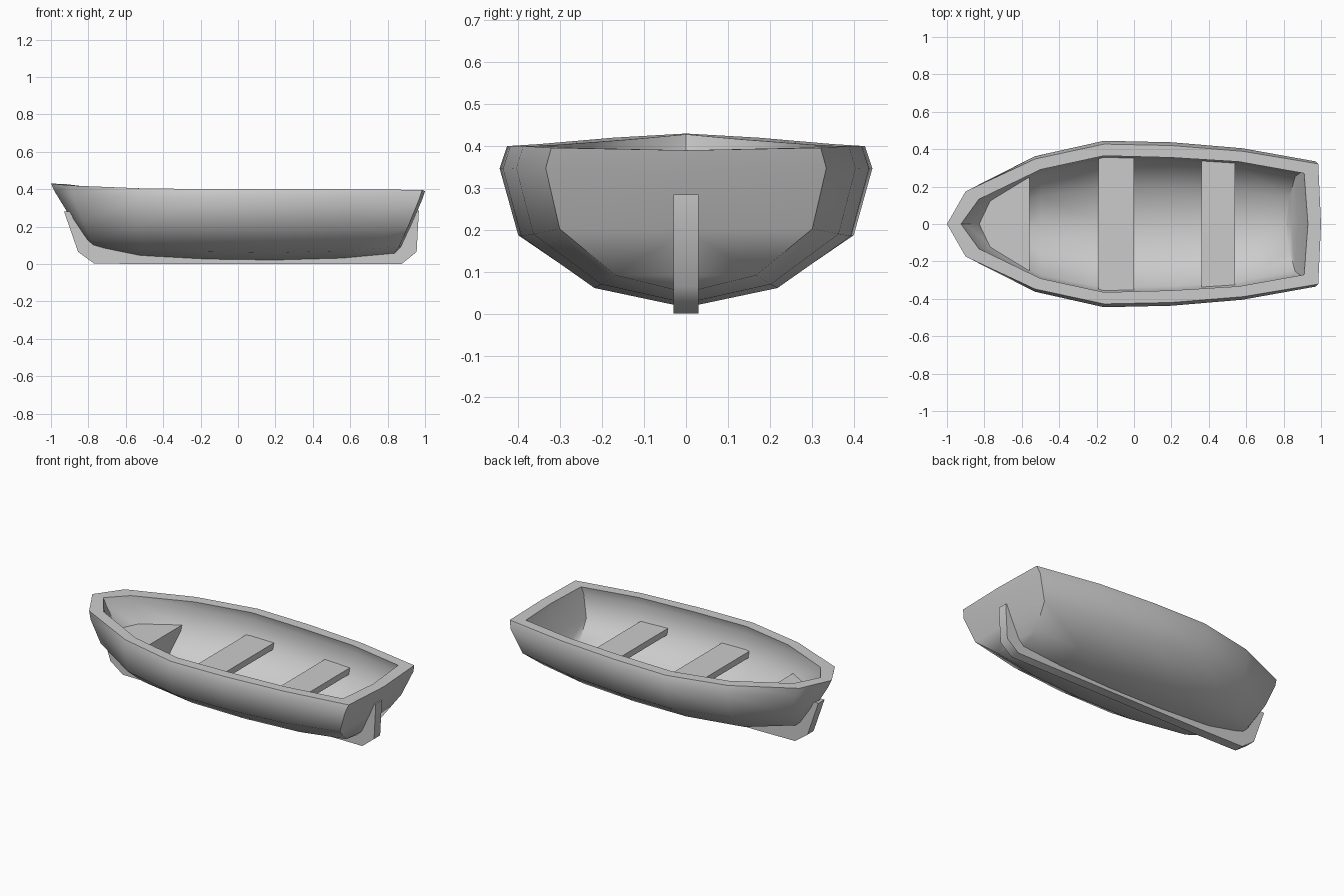
import bpy, bmesh, math

if "Cube" in bpy.data.objects:
    bpy.data.objects.remove(bpy.data.objects["Cube"])

# station: rim x, bottom x, half beam, rim z, bottom z
OUTER = [(-1.0, -.77, 0, .43, .09), (-.90, -.75, .182, .42, .085),
         (-.53, -.53, .362, .405, .04), (-.16, -.16, .445, .40, .02),
         (.20, .20, .437, .40, .015), (.58, .56, .405, .40, .025),
         (.985, .83, .335, .396, .05), (1.0, .84, 0, .39, .05)]
INNER = [(-.925, -.72, 0, .428, .125), (-.83, -.69, .137, .416, .12),
         (-.50, -.50, .303, .404, .075), (-.16, -.16, .38, .40, .055),
         (.20, .20, .37, .40, .05), (.56, .54, .347, .40, .06),
         (.91, .81, .282, .396, .085), (.93, .82, 0, .39, .085)]
# section template: rake, width and height fractions from rim to bottom
LEVELS = [(0, .96, 1), (.1, 1, .86), (.48, .9, .44), (.8, .5, .12), (1, 0, 0)]


def finish(name, bm, angle=None):
    bmesh.ops.recalc_face_normals(bm, faces=bm.faces[:])
    mesh = bpy.data.meshes.new(name)
    bm.to_mesh(mesh)
    bm.free()
    ob = bpy.data.objects.new(name, mesh)
    bpy.context.collection.objects.link(ob)
    if angle:
        bpy.ops.object.select_all(action='DESELECT')
        ob.select_set(True)
        bpy.context.view_layer.objects.active = ob
        bpy.ops.object.shade_smooth_by_angle(angle=math.radians(angle))
    return ob


def section(station, side):
    xt, xb, beam, zt, zb = station
    return [(xt + (xb - xt) * r, side * beam * w, zb + (zt - zb) * h)
            for r, w, h in LEVELS]


def solid(name, half_points):
    """Convex block from one half, mirrored across the centre line."""
    bm = bmesh.new()
    for x, y, z in half_points:
        bm.verts.new((x, y, z))
        if y:
            bm.verts.new((x, -y, z))
    bmesh.ops.convex_hull(bm, input=bm.verts[:])
    bmesh.ops.dissolve_limit(bm, angle_limit=.01, verts=bm.verts[:], edges=bm.edges[:])
    return finish(name, bm)


# hull: outer skin, rim and inner skin lofted through the stations
bm = bmesh.new()
for side in (1, -1):
    grid = [[bm.verts.new(p) for p in section(o, side)[::-1] + section(i, side)]
            for o, i in zip(OUTER, INNER)]
    for a, b in zip(grid, grid[1:]):
        for k in range(len(a) - 1):
            bm.faces.new((a[k], a[k + 1], b[k + 1], b[k]))
bmesh.ops.remove_doubles(bm, verts=bm.verts[:], dist=.0005)
finish("hull", bm, 48)

# keel strip wrapping from stem to transom
outer = [(-.93, .28), (-.855, .065), (-.77, .003), (-.5, 0), (.875, 0), (.955, .065), (.967, .285)]
inner = [(-.89, .28), (-.79, .14), (-.74, .1), (-.5, .045), (.8, .055), (.87, .11), (.935, .285)]
bm = bmesh.new()
rings = [[bm.verts.new((p[0], y, p[1])) for p, y in ((o, -.03), (o, .03), (i, .03), (i, -.03))]
         for o, i in zip(outer, inner)]
for a, b in zip(rings, rings[1:]):
    for k in range(4):
        bm.faces.new((a[k], a[(k + 1) % 4], b[(k + 1) % 4], b[k]))
bm.faces.new(rings[0])
bm.faces.new(rings[-1])
finish("keel", bm, 48)

# two plank seats
for name, x0, x1, w in (("middle_seat", -.19, 0, .385), ("rear_seat", .36, .54, .355)):
    solid(name, [(x, w, z) for x in (x0, x1) for z in (.222, .26)])

# solid bow seat filling the front of the hull
solid("bow_seat", [(-.56, .29, .26), (-.56, .27, .19), (-.56, .14, .09), (-.56, 0, .06),
                   (-.81, .14, .26), (-.76, .07, .15), (-.88, 0, .26), (-.74, 0, .12)])
